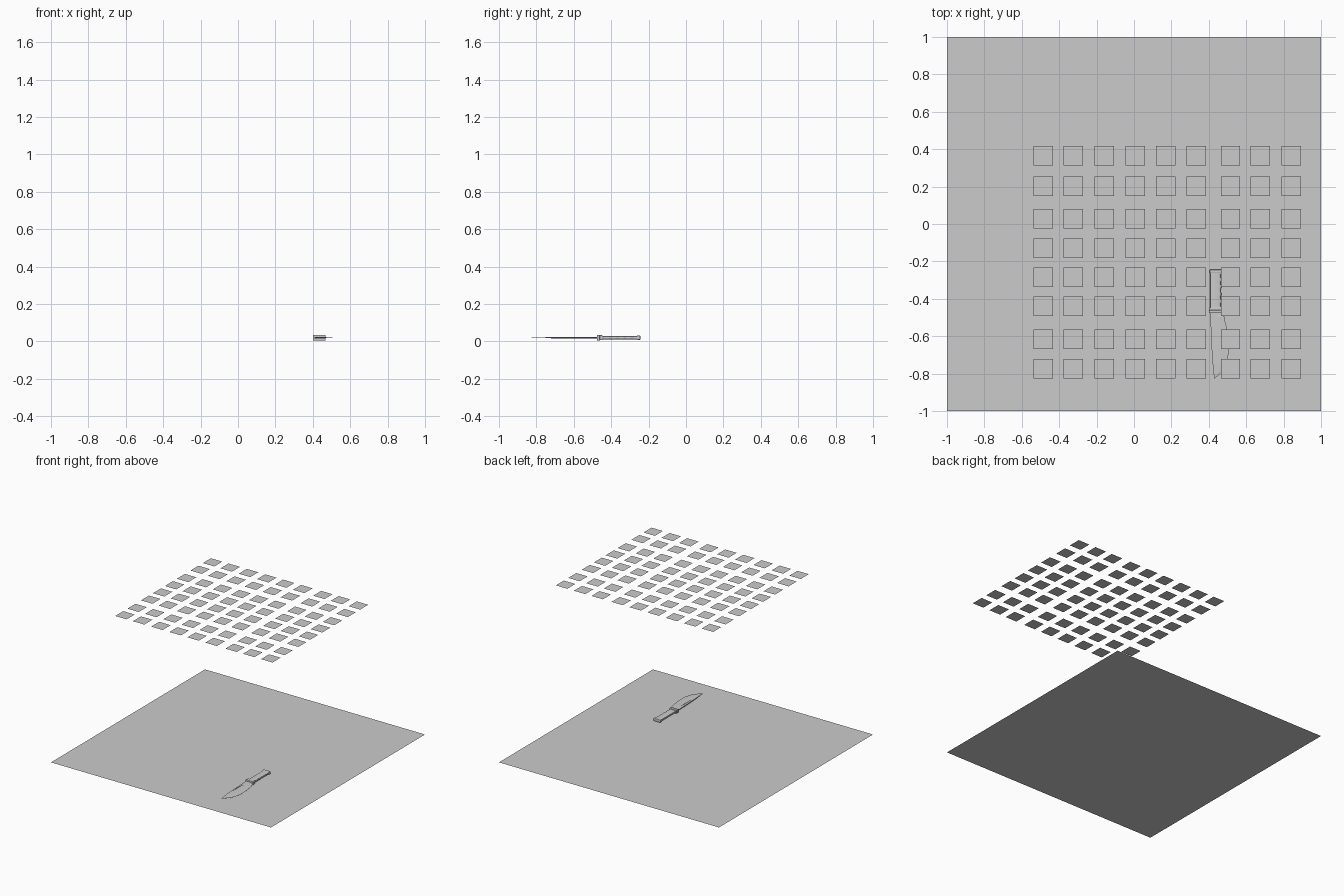
import bpy, bmesh, math

if "Cube" in bpy.data.objects:
    bpy.data.objects.remove(bpy.data.objects["Cube"])


def make_object(name, bm):
    bmesh.ops.recalc_face_normals(bm, faces=bm.faces)
    mesh = bpy.data.meshes.new(name)
    bm.to_mesh(mesh)
    bm.free()
    obj = bpy.data.objects.new(name, mesh)
    bpy.context.collection.objects.link(obj)
    return obj


def flat_square(name, x, y, z, size):
    bpy.ops.mesh.primitive_plane_add(size=size, location=(x, y, z))
    bpy.context.object.name = name


def loft(name, rings):
    bm = bmesh.new()
    loops = [[bm.verts.new(p) for p in ring] for ring in rings]
    n = len(loops[0])
    for a, b in zip(loops, loops[1:]):
        for i in range(n):
            bm.faces.new((a[i], a[(i + 1) % n], b[(i + 1) % n], b[i]))
    bm.faces.new(loops[0])
    bm.faces.new(loops[-1])
    bmesh.ops.remove_doubles(bm, verts=bm.verts, dist=0.00005)
    return make_object(name, bm)


def box(name, lo, hi, bevel=0.0):
    bpy.ops.mesh.primitive_cube_add(size=1, location=[(a + b) / 2 for a, b in zip(lo, hi)])
    obj = bpy.context.object
    obj.name = name
    for v in obj.data.vertices:
        v.co = [c * (b - a) for c, a, b in zip(v.co, lo, hi)]
    if bevel:
        mod = obj.modifiers.new("bevel", 'BEVEL')
        mod.width, mod.segments = bevel, 2
    return obj


ZC = 0.02  # height of the knife's mid plane

# floor and the grid of overhead panels
flat_square("floor", 0, 0, 0, 2)
for x in (-0.486, -0.325, -0.159, 0.007, 0.17, 0.334, 0.516, 0.676, 0.84):
    for y in (0.364, 0.203, 0.027, -0.129, -0.284, -0.439, -0.616, -0.774):
        flat_square("ceiling_panel", x, y, 1.26, 0.104)

# blade: stations of (y, spine x, edge x, half thickness)
stations = [(-0.470, 0.408, 0.462, 0.003), (-0.487, 0.408, 0.468, 0.003),
            (-0.498, 0.409, 0.486, 0.003), (-0.51, 0.409, 0.484, 0.003),
            (-0.54, 0.410, 0.493, 0.003), (-0.60, 0.412, 0.502, 0.003),
            (-0.66, 0.415, 0.506, 0.003), (-0.70, 0.417, 0.504, 0.003),
            (-0.74, 0.420, 0.495, 0.0027), (-0.77, 0.423, 0.483, 0.0022),
            (-0.80, 0.426, 0.461, 0.0014), (-0.826, 0.429, 0.432, 0.0004)]
rings = []
for y, s, e, t in stations:
    b = s + (e - s) * 0.55
    rings.append([(s, y, ZC - t), (b, y, ZC - t), (e, y, ZC - 0.0002),
                  (e, y, ZC + 0.0002), (b, y, ZC + t), (s, y, ZC + t)])
blade = loft("blade", rings)

# groove along each blade face
for side in (-1, 1):
    z0, z1 = sorted((ZC + side * 0.0012, ZC + side * 0.01))
    cutter = box("groove_cutter", (0.423, -0.67, z0), (0.431, -0.55, z1))
    cutter.hide_render = True
    cutter.hide_set(True)
    mod = blade.modifiers.new("groove", 'BOOLEAN')
    mod.operation, mod.object = 'DIFFERENCE', cutter

# grip with finger waves along the edge side
rings = []
for i in range(33):
    f = i / 32
    y = -0.452 + f * 0.192
    cx, rx = 0.436, 0.029
    wave = 0.003 * math.cos(f * 5 * math.tau)
    ring = []
    for k in range(16):
        a = math.tau * k / 16
        c, s = math.cos(a), math.sin(a)
        px = cx + math.copysign(abs(c) ** 0.5, c) * (rx + wave * max(c, 0))
        ring.append((px, y, ZC + math.copysign(abs(s) ** 0.6, s) * 0.0105))
    rings.append(ring)
grip = loft("grip", rings)
bpy.ops.object.select_all(action='DESELECT')
grip.select_set(True)
bpy.context.view_layer.objects.active = grip
bpy.ops.object.shade_smooth_by_angle(angle=math.radians(35))

# guard, collar and pommel
box("guard", (0.401, -0.477, ZC - 0.015), (0.469, -0.460, ZC + 0.015), 0.004)
box("collar", (0.404, -0.462, ZC - 0.0135), (0.467, -0.446, ZC + 0.0135), 0.003)
box("pommel", (0.404, -0.263, ZC - 0.0115), (0.467, -0.244, ZC + 0.0115), 0.004)
